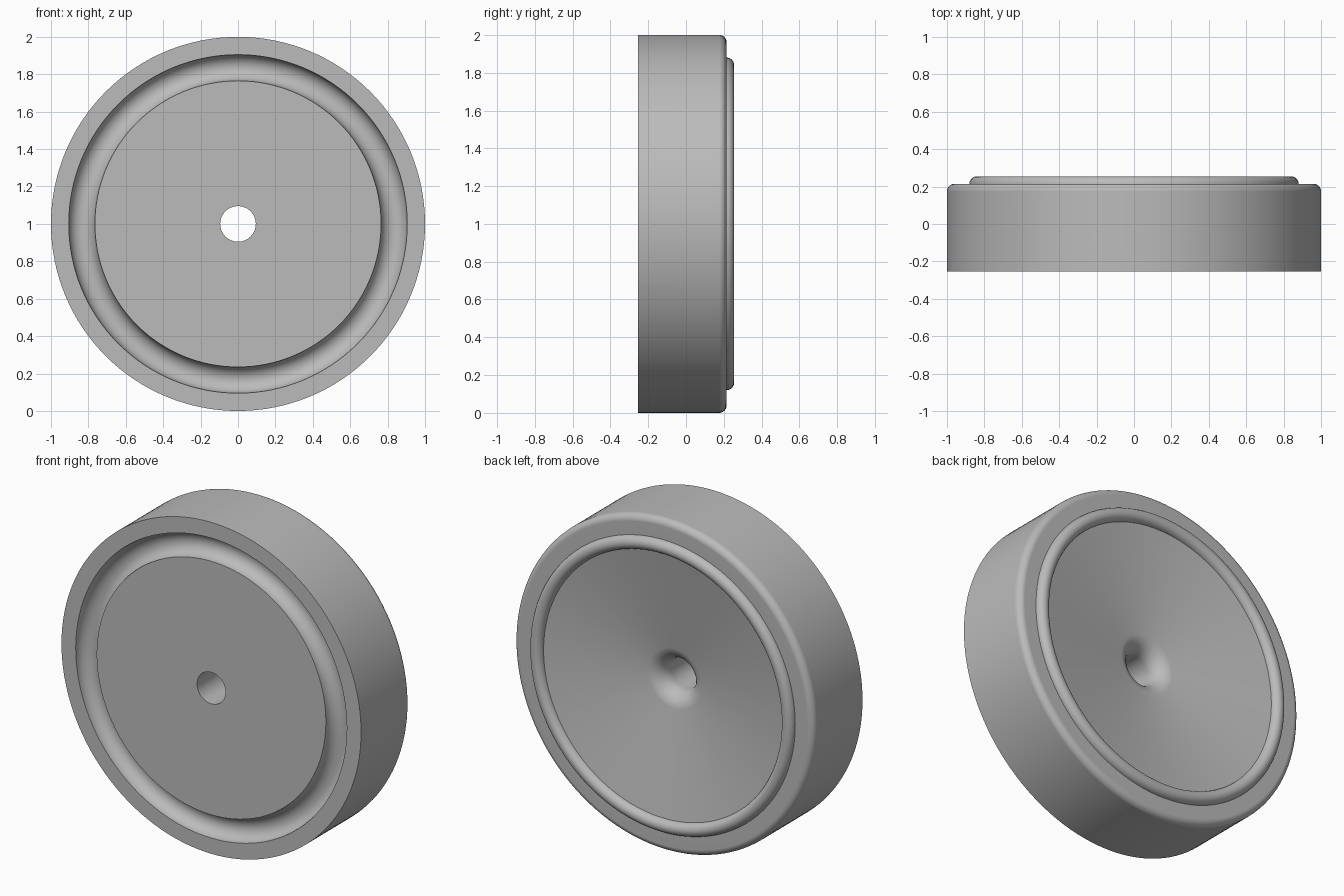
import bpy, bmesh
from math import sin, cos, radians, pi
from mathutils import Vector

cube = bpy.data.objects.get("Cube")
if cube:
    bpy.data.objects.remove(cube, do_unlink=True)

SEGMENTS = 128
FRONT, BACK = -0.255, 0.215   # flat faces of the wheel body
HOLE = 0.095                  # axle hole radius

grey = bpy.data.materials.new("plain_grey")
grey.use_nodes = True
colour = (0.5, 0.5, 0.5, 1)
grey.diffuse_color = colour
grey.node_tree.nodes["Principled BSDF"].inputs["Base Color"].default_value = colour


def arc(r, y, radius, start, end, steps):
    """Points (r, y) on an arc, angles in degrees from the radial direction."""
    angles = [radians(start + (end - start) * i / steps) for i in range(steps + 1)]
    return [(r + radius * cos(a), y + radius * sin(a)) for a in angles]


def lathe(name, profile):
    """Spin a closed (r, y) profile about the wheel axis."""
    bm = bmesh.new()
    verts = [bm.verts.new((r, y, 0)) for r, y in profile]
    edges = [bm.edges.new((v, verts[(i + 1) % len(verts)])) for i, v in enumerate(verts)]
    bmesh.ops.spin(bm, geom=verts + edges, cent=(0, 0, 0), axis=(0, 1, 0),
                   angle=2 * pi, steps=SEGMENTS, use_merge=True)
    bmesh.ops.remove_doubles(bm, verts=bm.verts, dist=1e-5)
    bmesh.ops.recalc_face_normals(bm, faces=bm.faces)
    mesh = bpy.data.meshes.new(name)
    bm.to_mesh(mesh)
    bm.free()
    mesh.materials.append(grey)
    obj = bpy.data.objects.new(name, mesh)
    bpy.context.collection.objects.link(obj)
    obj.location = Vector((0, 0, 1))
    bpy.ops.object.select_all(action='DESELECT')
    obj.select_set(True)
    bpy.context.view_layer.objects.active = obj
    bpy.ops.object.shade_smooth_by_angle(angle=radians(30))
    # Keep the flat faces evenly shaded next to the fillets
    weighted = obj.modifiers.new("even_shading", 'WEIGHTED_NORMAL')
    weighted.keep_sharp = True
    return obj


profile = [(HOLE, FRONT)]
# Front disc, round groove and outer rim
profile += arc(0.835, FRONT, 0.07, 180, 0, 18)
profile += [(1, FRONT)]
# Tread with a rounded back edge
profile += arc(0.96, BACK - 0.04, 0.04, 0, 90, 8)
# Raised round bead on the back
profile += arc(0.84, BACK, 0.04, 0, 180, 14)
# Shallow dish flowing into the axle hole
profile += arc(HOLE + 0.105, 0.005, 0.105, 100, 180, 10)

lathe("wheel", profile)
